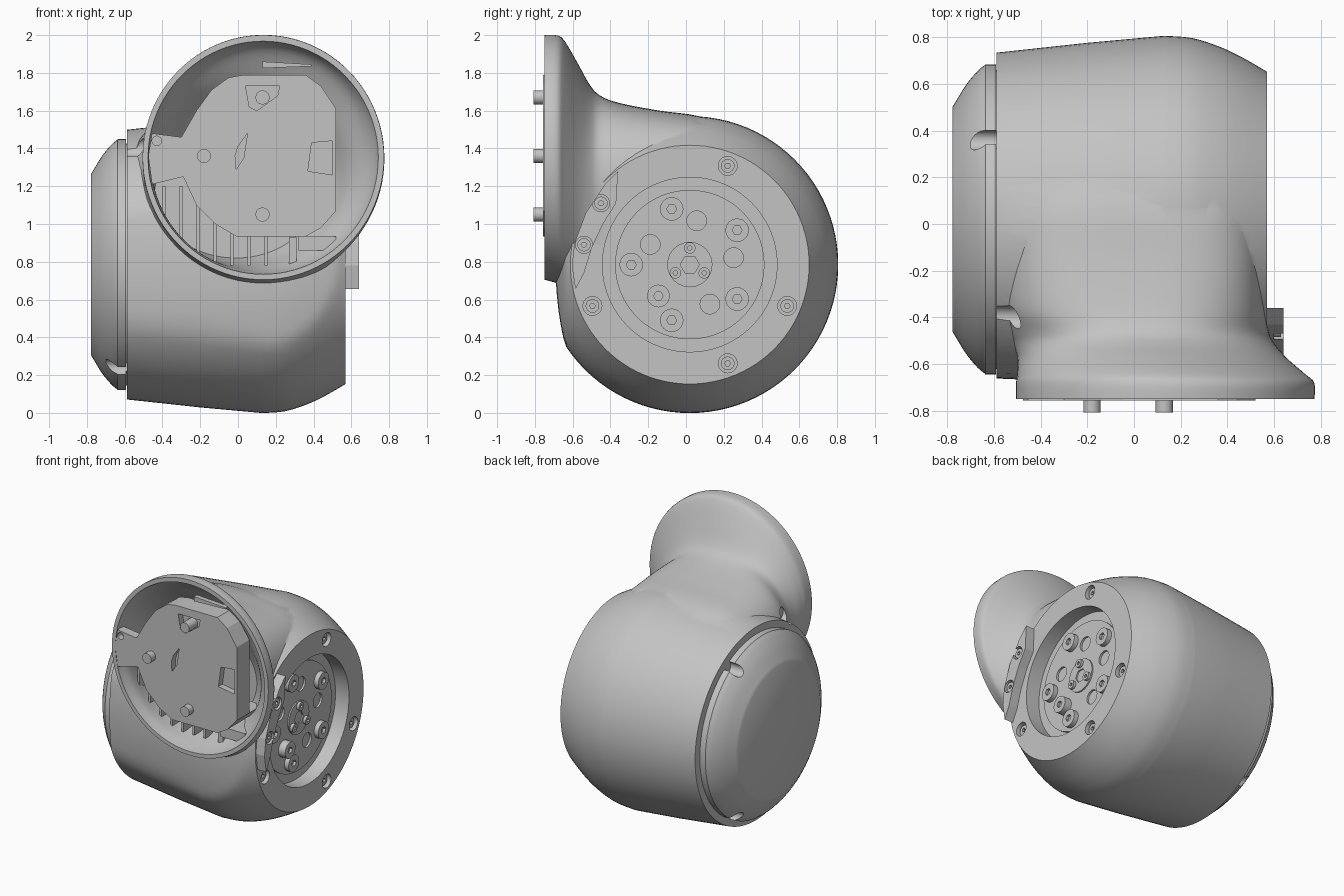
import bpy, bmesh
from math import sin, cos, pi, radians, copysign
from mathutils import Vector

cube = bpy.data.objects.get("Cube")
if cube:
    bpy.data.objects.remove(cube, do_unlink=True)

grey = bpy.data.materials.new("plain grey")
grey.use_nodes = True
grey.diffuse_color = (0.55, 0.55, 0.55, 1)
grey.node_tree.nodes["Principled BSDF"].inputs["Base Color"].default_value = (0.55, 0.55, 0.55, 1)

CY, CZ = 0.02, 0.785          # joint axis, parallel to x
N = 96


def finish(name, bm):
    bmesh.ops.recalc_face_normals(bm, faces=bm.faces)
    me = bpy.data.meshes.new(name)
    bm.to_mesh(me)
    bm.free()
    me.materials.append(grey)
    ob = bpy.data.objects.new(name, me)
    bpy.context.collection.objects.link(ob)
    return ob


def select(ob):
    bpy.ops.object.select_all(action='DESELECT')
    ob.select_set(True)
    bpy.context.view_layer.objects.active = ob


def smooth(ob):
    select(ob)
    bpy.ops.object.shade_smooth_by_angle(angle=radians(32))
    return ob


def boolean(ob, other, op='DIFFERENCE'):
    select(ob)
    mod = ob.modifiers.new("cut", 'BOOLEAN')
    mod.object, mod.operation, mod.solver = other, op, 'EXACT'
    bpy.ops.object.modifier_apply(modifier=mod.name)
    bpy.data.objects.remove(other, do_unlink=True)


def skin(name, rings):
    """Close a list of equal-length point rings into a solid."""
    bm = bmesh.new()
    rows = [[bm.verts.new(p) for p in ring] for ring in rings]
    n = len(rows[0])
    for a, b in zip(rows, rows[1:]):
        for i in range(n):
            j = (i + 1) % n
            bm.faces.new((a[i], a[j], b[j], b[i]))
    bm.faces.new(rows[0])
    bm.faces.new(rows[-1][::-1])
    return finish(name, bm)


def spline(pts, steps=4):
    """Catmull-Rom through tuples of any length."""
    v = [Vector(p) for p in pts]
    v = [v[0]] + v + [v[-1]]
    out = []
    for a, b, c, d in zip(v, v[1:], v[2:], v[3:]):
        for s in range(steps):
            t = s / steps
            out.append(b + (c - a) * (t / 2) + (2 * a - 5 * b + 4 * c - d) * (t * t / 2)
                       + (3 * b - a - 3 * c + d) * (t ** 3 / 2))
    return out + [v[-1]]


def revolve(name, profile, squash=1):
    """Turn (x, r) pairs round the axis; squash flattens the front bulge."""
    def point(x, r, a):
        dy = r * cos(a)
        if dy < -0.66:
            dy = -0.66 + (dy + 0.66) * squash
        return x, CY + dy, CZ + r * sin(a)
    return skin(name, [[point(x, r, 2 * pi * i / N) for i in range(N)] for x, r in profile])


def loft(name, sections):
    """Sections along y: y, left x, right x, bottom z, top z, roundness."""
    rings = []
    for y, xl, xr, zb, zt, e in spline(sections):
        ring = []
        for i in range(N):
            c, s = cos(2 * pi * i / N), sin(2 * pi * i / N)
            ring.append(((xl + xr) / 2 + (xr - xl) / 2 * copysign(abs(c) ** (2 / e), c), y,
                         (zb + zt) / 2 + (zt - zb) / 2 * copysign(abs(s) ** (2 / e), s)))
        rings.append(ring)
    return skin(name, rings)


def prism(name, axis, start, end, outline):
    """Extrude (y, z) points along x, or (x, z) points along y."""
    return skin(name, [[(t, a, b) if axis == 'x' else (a, t, b) for a, b in outline]
                       for t in (start, end)])


def rod(name, axis, start, end, u, v, r, n=24):
    return prism(name, axis, start, end, [(u + r * cos(2 * pi * i / n), v + r * sin(2 * pi * i / n))
                                          for i in range(n)])


def rect(x0, x1, z0, z1):
    return [(x0, z0), (x1, z0), (x1, z1), (x0, z1)]


def polar(r, deg):
    return CY + r * cos(radians(deg)), CZ + r * sin(radians(deg))


def bolt(name, start, end, pos, r):
    """Socket head screw facing +x."""
    head = rod(name, 'x', start, end, *pos, r)
    boolean(head, rod("socket_cutter", 'x', end - 0.02, end + 0.02, *pos, r * 0.42, 6))
    smooth(head)


# Housing: turned barrel with bored flange, merged with the flared neck
dome = [tuple(p) for p in spline([(0.13, 0.786), (0.25, 0.776), (0.37, 0.738), (0.47, 0.69), (0.57, 0.632)])]
housing = revolve("housing", [(-0.588, 0.6), (-0.588, 0.714), (-0.2, 0.756)] + dome +
                  [(0.57, 0.462), (0.46, 0.462), (0.46, 0.1)], squash=0.4)
neck = loft("neck", [
    (-0.75, -0.505, 0.773, 0.705, 2.0, 2), (-0.68, -0.505, 0.772, 0.685, 1.998, 2),
    (-0.64, -0.5, 0.73, 0.655, 1.965, 2), (-0.57, -0.5, 0.65, 0.62, 1.845, 2),
    (-0.51, -0.52, 0.6, 0.6, 1.738, 2.1), (-0.455, -0.545, 0.575, 0.6, 1.68, 2.3),
    (-0.35, -0.575, 0.565, 0.6, 1.64, 2.8), (-0.14, -0.583, 0.56, 0.6, 1.6, 3.2),
    (0.07, -0.58, 0.55, 0.62, 1.57, 3.2), (0.25, -0.56, 0.52, 0.62, 1.495, 3)])
boolean(housing, neck, 'UNION')
boolean(housing, loft("neck_cavity_cutter", [
    (-0.8, -0.48, 0.748, 0.73, 1.975, 2), (-0.74, -0.475, 0.74, 0.735, 1.965, 2),
    (-0.66, -0.46, 0.69, 0.75, 1.92, 2), (-0.57, -0.46, 0.59, 0.77, 1.78, 2),
    (-0.48, -0.47, 0.52, 0.79, 1.66, 2), (-0.38, -0.44, 0.42, 0.82, 1.52, 2)]))
boolean(housing, rod("bore_cutter", 'x', 0.46, 0.75, CY, CZ, 0.462, N))
for deg in (69, 203, 291, 337):
    boolean(housing, rod("rim_hole_cutter", 'x', 0.5, 0.68, *polar(0.56, deg), 0.05))
boolean(housing, rod("neck_notch_cutter", 'x', -0.72, -0.48, *polar(0.75, 124), 0.05))
smooth(housing)
for deg in (69, 203, 291, 337):
    bolt("rim_bolt", 0.49, 0.55, polar(0.56, deg), 0.036)

# End cap with screw notches
cap = revolve("end_cap", [(-0.57, 0.64), (-0.592, 0.64), (-0.592, 0.664), (-0.637, 0.664)] +
              [tuple(p) for p in spline([(-0.64, 0.66), (-0.67, 0.635), (-0.72, 0.575), (-0.778, 0.48)])])
for deg in (58, 238, 302):
    boolean(cap, rod("cap_notch_cutter", 'x', -0.7, -0.5, *polar(0.64, deg), 0.042))
smooth(cap)

# Output disc inside the bore
disc = revolve("output_disc", [(0.44, 0.395), (0.475, 0.395), (0.475, 0.1)])
for k in (0, 1, 2, 4):
    boolean(disc, rod("disc_hole_cutter", 'x', 0.45, 0.5, *polar(0.235, 9 + 72 * k), 0.052))
smooth(disc)
bolt("hex_nut", 0.46, 0.53, polar(0.235, 225), 0.06)
for k in range(5):
    bolt("disc_bolt", 0.46, 0.51, polar(0.31, 36 + 72 * k), 0.062)
bolt("centre_hub", 0.46, 0.485, (CY, CZ), 0.12)
for deg in (90, 210, 330):
    bolt("hub_bolt", 0.47, 0.505, polar(0.088, deg), 0.03)

# Side plate: thin segment with two screws
side_plate = prism("side_plate", 'x', 0.55, 0.64, [
    (-0.36, 1.28), (-0.43, 1.21), (-0.53, 1.06), (-0.59, 0.9), (-0.605, 0.78), (-0.585, 0.655),
    (-0.54, 0.74), (-0.5, 0.87), (-0.44, 1.0), (-0.37, 1.11)])
for pos in ((-0.45, 1.11), (-0.54, 0.89)):
    boolean(side_plate, rod("plate_hole_cutter", 'x', 0.6, 0.7, *pos, 0.045))
    bolt("plate_bolt", 0.59, 0.63, pos, 0.035)

# Front cover: eared plate with pockets and pins, stepped block behind
cover_outline = [(-0.05, 1.775), (0.02, 1.788), (0.36, 1.788), (0.44, 1.73), (0.52, 1.61), (0.52, 1.07),
                 (0.44, 0.98), (0.36, 0.935), (-0.01, 0.935), (-0.12, 1.0), (-0.22, 1.1), (-0.29, 1.25),
                 (-0.455, 1.21), (-0.475, 1.36), (-0.455, 1.48), (-0.3, 1.46), (-0.22, 1.6), (-0.14, 1.71)]
cover = prism("front_cover", 'y', -0.757, -0.69, cover_outline)
pockets = [[(0.04, 1.73), (0.22, 1.73), (0.21, 1.68), (0.1, 1.6), (0.06, 1.62)],
           [(0.37, 1.28), (0.5, 1.26), (0.5, 1.44), (0.39, 1.43)],
           [(-0.01, 1.29), (0.03, 1.35), (0.05, 1.48), (0.0, 1.41), (-0.015, 1.36)]]
for outline in pockets:
    boolean(cover, prism("pocket_cutter", 'y', -0.8, -0.71, outline))
boolean(cover, rod("ear_hole_cutter", 'y', -0.8, -0.71, -0.43, 1.44, 0.025))
block_outline = [p for p in cover_outline if p[0] > -0.28]
prism("cover_block", 'y', -0.69, -0.61, block_outline)
prism("lower_block", 'y', -0.61, -0.46, [p for p in block_outline if p[1] < 1.2])
for x, z in ((0.13, 1.67), (-0.18, 1.36), (0.13, 1.05)):
    smooth(rod("locating_pin", 'y', -0.808, -0.71, x, z, 0.037))

# Ribs and bracket in the lower opening, ledge in the upper one
for k in range(7):
    x = -0.4 + 0.09 * k
    prism("cooling_rib", 'y', -0.6, -0.37, rect(x, x + 0.015, max(0.78, 0.87 - 0.9 * (x + 0.25)), 1.2))
prism("bracket", 'y', -0.66, -0.46, rect(0.32, 0.52, 0.86, 0.935))
prism("bracket_post", 'y', -0.62, -0.46, rect(0.27, 0.31, 0.78, 0.93))
prism("upper_ledge", 'y', -0.7, -0.665, [(0.13, 1.825), (0.39, 1.835), (0.39, 1.845), (0.13, 1.86)])
